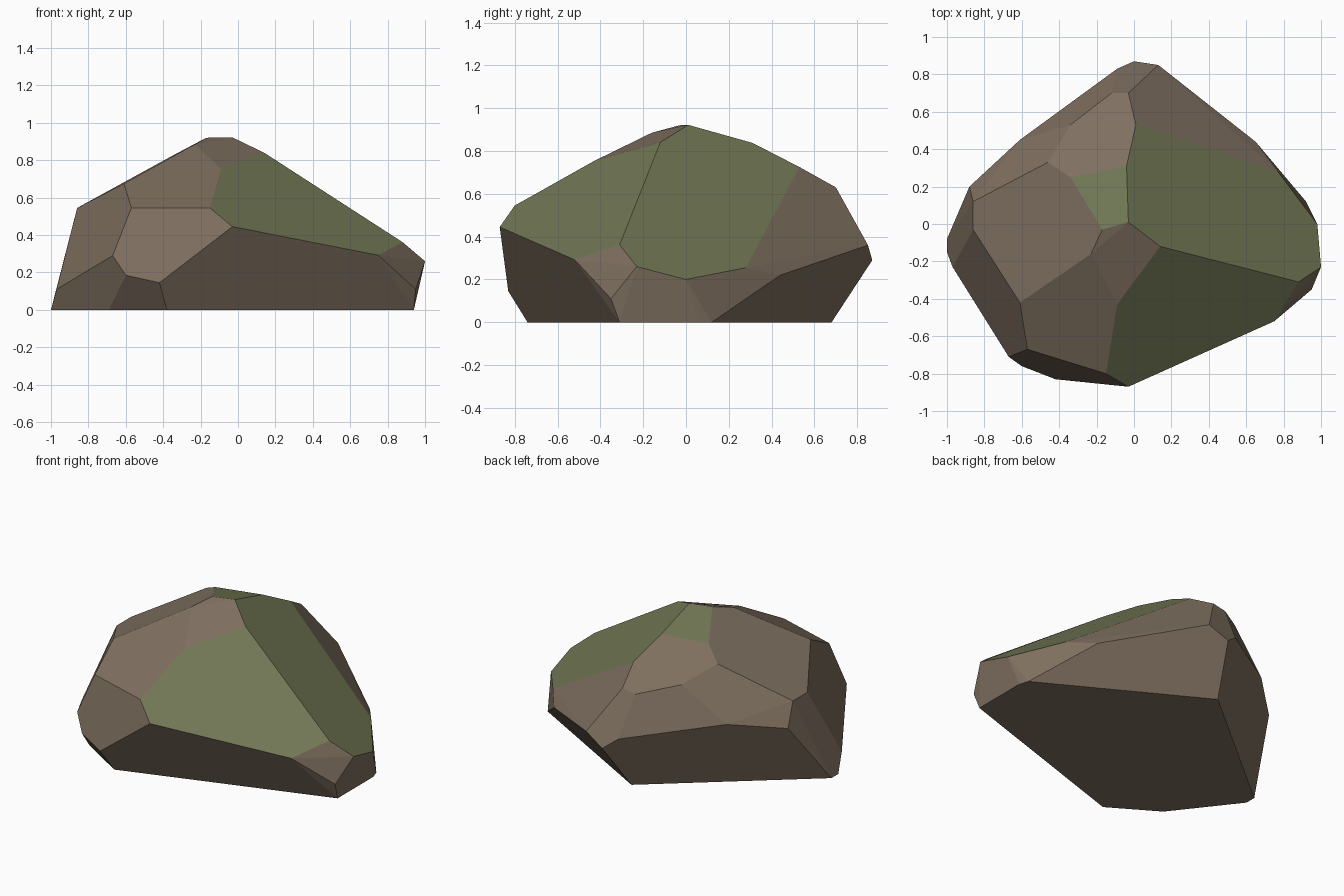
import bpy, bmesh, math
from mathutils import Vector

if "Cube" in bpy.data.objects:
    bpy.data.objects.remove(bpy.data.objects["Cube"])


def material(name, rgb):
    m = bpy.data.materials.new(name)
    m.diffuse_color = (*rgb, 1)
    m.use_nodes = True
    m.node_tree.nodes["Principled BSDF"].inputs["Base Color"].default_value = m.diffuse_color
    return m


# Corner points of the chiselled boulder, ring by ring
base = [(-1, -.08), (-1, -.15), (-.69, -.55), (-.38, -.74), (.94, -.31),
        (.94, .06), (.92, .12), (-.08, .68)]
belly = [(-.97, -.23, .11), (-.67, -.71, .29), (-.6, -.76, .185), (-.42, -.83, .145),
         (-.03, -.87, .445), (.75, -.52, .292), (.95, -.35, .11), (1, -.23, .26),
         (.98, 0, .2), (.77, .28, .255), (.65, .44, .22), (.13, .85, .36),
         (0, .87, .29), (-.09, .83, .36), (-.61, .45, .45), (-.88, .2, .4)]
shoulder = [(-.86, .12, .545), (-.86, -.03, .545), (-.61, -.42, .675), (-.57, -.67, .545),
            (-.15, -.8, .545), (.88, -.31, .362), (.01, .53, .725), (-.03, .7, .63),
            (-.12, .7, .612), (-.34, .53, .669), (-.46, .33, .762)]
crown = [(-.09, -.43, .753), (-.23, -.16, .885), (-.17, -.03, .92), (-.03, .01, .922),
         (.14, -.12, .84), (-.04, .31, .838), (-.34, .25, .83)]

# Facet directions: mossy ones, then the bare ones that border them
mossy = [(.718, .33, 1), (.485, -.637, 1), (-.075, .264, 1)]
bare = [(-.163, -.528, 1), (.159, -.408, 1), (-.543, 0, 1), (-.16, .56, 1), (.89, .81, 1)]
mossy = [Vector(d).normalized() for d in mossy]
bare = [Vector(d).normalized() for d in bare]

# Stone body as the hull of its corners
bm = bmesh.new()
for p in [(x, y, 0) for x, y in base] + belly + shoulder + crown:
    bm.verts.new(p)
hull = bmesh.ops.convex_hull(bm, input=bm.verts[:])
loose = [v for v in bm.verts if not v.link_faces]
bmesh.ops.delete(bm, geom=loose, context='VERTS')
bmesh.ops.recalc_face_normals(bm, faces=bm.faces[:])

# Moss covers the facets that lean in the mossy directions
for f in bm.faces:
    f.normal_update()
    green = max(f.normal.dot(d) for d in mossy)
    brown = max(f.normal.dot(d) for d in bare)
    f.material_index = int(green > brown and green > .965)
    f.smooth = False

# Merge nearly level triangles into clean facets
bmesh.ops.dissolve_limit(bm, angle_limit=math.radians(5), verts=bm.verts[:],
                         edges=bm.edges[:], delimit={'MATERIAL'})

mesh = bpy.data.meshes.new("boulder")
bm.to_mesh(mesh)
bm.free()
mesh.materials.append(material("brown stone", (.21, .16, .115)))
mesh.materials.append(material("green moss", (.165, .185, .09)))
boulder = bpy.data.objects.new("boulder", mesh)
bpy.context.collection.objects.link(boulder)
